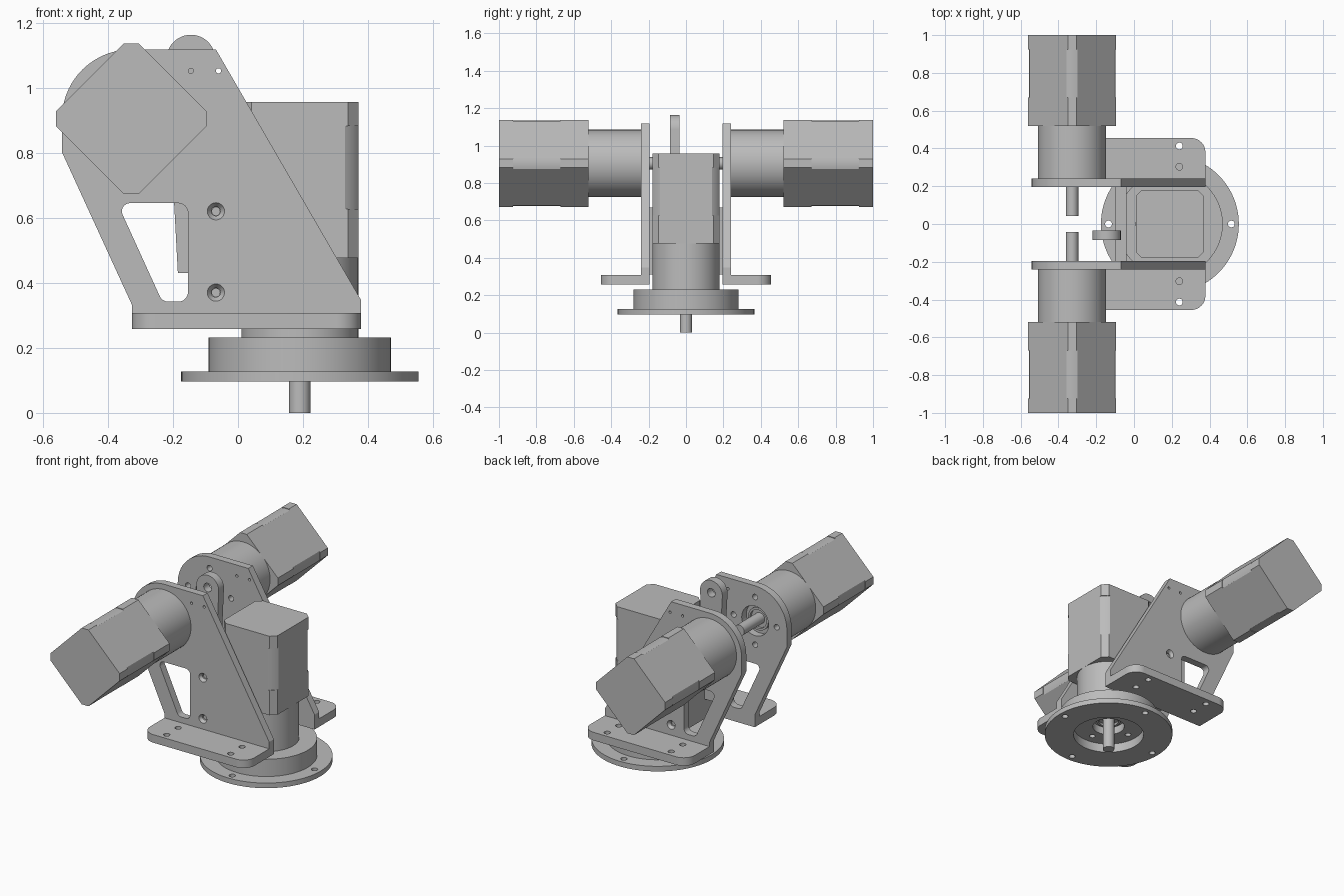
import bpy, bmesh
from math import pi, sin, cos, radians
from mathutils import Matrix, Vector

if "Cube" in bpy.data.objects:
    bpy.data.objects.remove(bpy.data.objects["Cube"])

grey = bpy.data.materials.new("machined_grey")
grey.use_nodes = True
grey.diffuse_color = (0.5, 0.5, 0.5, 1)
grey.node_tree.nodes["Principled BSDF"].inputs["Base Color"].default_value = (0.5, 0.5, 0.5, 1)

parts = []
IDENT = Matrix()
STAND = Matrix.Rotation(pi / 2, 4, "X")      # profile drawn in x,z


def circle(x, y, r, n=48):
    return [(x + r * cos(2 * pi * i / n), y + r * sin(2 * pi * i / n)) for i in range(n)]


def ring_of_holes(x, y, pitch, r, turn=0):
    return [circle(x + pitch * cos(turn + i * pi / 2), y + pitch * sin(turn + i * pi / 2), r, 20)
            for i in range(4)]


def rounded(corners, steps=14):
    """Polygon from (x, y, radius) corners with tangent arcs."""
    out = []
    for i, (x, y, r) in enumerate(corners):
        p = Vector((x, y))
        if r == 0:
            out.append((x, y))
            continue
        a = (Vector(corners[i - 1][:2]) - p).normalized()
        b = (Vector(corners[(i + 1) % len(corners)][:2]) - p).normalized()
        half = a.angle(b) / 2
        centre = p + (a + b).normalized() * (r / sin(half))
        reach = r * cos(half) / sin(half)
        start, end = p + a * reach - centre, p + b * reach - centre
        sweep = start.angle(end)
        for k in range(steps + 1):
            t = k / steps
            v = (start * sin((1 - t) * sweep) + end * sin(t * sweep)) / sin(sweep)
            out.append(tuple(centre + v))
    return out


def add(name, mesh, matrix):
    mesh.transform(matrix)
    bm = bmesh.new()
    bm.from_mesh(mesh)
    bmesh.ops.remove_doubles(bm, verts=bm.verts, dist=1e-5)
    bmesh.ops.recalc_face_normals(bm, faces=bm.faces)
    bm.to_mesh(mesh)
    bm.free()
    mesh.materials.clear()
    mesh.materials.append(grey)
    ob = bpy.data.objects.new(name, mesh)
    bpy.context.collection.objects.link(ob)
    parts.append(ob)
    return ob


def prism(name, outline, lo, hi, holes=(), matrix=IDENT):
    """Extrude an outline with holes between two heights."""
    curve = bpy.data.curves.new(name, "CURVE")
    curve.dimensions = "2D"
    curve.fill_mode = "BOTH"
    curve.extrude = (hi - lo) / 2
    for loop in [outline, *holes]:
        sp = curve.splines.new("POLY")
        sp.points.add(len(loop) - 1)
        for pt, (x, y) in zip(sp.points, loop):
            pt.co = (x, y, 0, 1)
        sp.use_cyclic_u = True
    tmp = bpy.data.objects.new("outline_helper", curve)
    bpy.context.collection.objects.link(tmp)
    deps = bpy.context.evaluated_depsgraph_get()
    mesh = bpy.data.meshes.new_from_object(tmp.evaluated_get(deps))
    bpy.data.objects.remove(tmp)
    return add(name, mesh, matrix @ Matrix.Translation((0, 0, (lo + hi) / 2)))


def lathe(name, profile, matrix=IDENT, n=64):
    """Spin a closed (radius, height) profile about z."""
    bm = bmesh.new()
    vs = [bm.verts.new((r, 0, z)) for r, z in profile]
    es = [bm.edges.new((vs[i - 1], vs[i])) for i in range(len(vs))]
    bmesh.ops.spin(bm, geom=vs + es, cent=(0, 0, 0), axis=(0, 0, 1), angle=2 * pi,
                   steps=n, use_merge=True)
    mesh = bpy.data.meshes.new(name)
    bm.to_mesh(mesh)
    bm.free()
    return add(name, mesh, matrix)


def cut(ob, cutter):
    mod = ob.modifiers.new("cut", "BOOLEAN")
    mod.operation, mod.solver, mod.object = "DIFFERENCE", "EXACT", cutter
    deps = bpy.context.evaluated_depsgraph_get()
    mesh = bpy.data.meshes.new_from_object(ob.evaluated_get(deps))
    ob.modifiers.clear()
    ob.data = mesh
    parts.remove(cutter)
    bpy.data.objects.remove(cutter)


# Geared stepper motor: mounting face at z = 0, body up, shaft down
HALF, CH = 0.18, 0.032


def motor(name, matrix):
    lathe(name + "_gearbox", [(0.03, 0), (0.055, 0), (0.055, -0.015), (0.068, -0.015),
                              (0.068, 0), (0.18, 0), (0.18, 0.281), (0.03, 0.281)], matrix)
    prism(name + "_shaft", circle(0, 0, 0.033, 32), -0.197, 0.02, matrix=matrix)
    e, f = HALF, HALF - CH
    cap = [(e, -f), (e, f), (f, e), (-f, e), (-e, f), (-e, -f), (-f, -e), (f, -e)]
    core = [(max(-e, min(e, x)), max(-e, min(e, y))) for x, y in circle(0, 0, 0.229, 96)]
    prism(name + "_front_cap", cap, 0.28, 0.43, matrix=matrix)
    prism(name + "_core", core, 0.43, 0.685, matrix=matrix)
    prism(name + "_rear_cap", cap, 0.685, 0.76, matrix=matrix)


AXIS_X, AXIS_Z, BASE_X = -0.328, 0.905, 0.19
INNER, OUTER = 0.195, 0.24

# Turntable base
at_base = Matrix.Translation((BASE_X, 0, 0))
prism("base_flange", circle(0, 0, 0.365, 96), 0.096, 0.127,
      [circle(0, 0, 0.2, 64)] + ring_of_holes(0, 0, 0.325, 0.018), at_base)
housing = lathe("base_housing", [(0.2, 0.127), (0.28, 0.127), (0.28, 0.232), (0.181, 0.232),
                                 (0.181, 0.197), (0.09, 0.197), (0.09, 0.15), (0.2, 0.15)],
                at_base, 96)
for hole in ring_of_holes(BASE_X, 0, 0.145, 0.017):
    cut(housing, prism("hole_cutter", hole, 0.14, 0.192))
motor("base_motor", Matrix.Translation((BASE_X, 0, 0.197)))

# Side brackets with their motors
side = rounded([(-0.326, 0.258, 0), (0.378, 0.258, 0), (0.378, 0.348, 0), (-0.068, 1.118, 0),
                (-0.542, 1.118, 0.214), (-0.542, 0.803, 0), (-0.326, 0.332, 0)])
window = rounded([(-0.154, 0.342, 0.03), (-0.154, 0.645, 0.03),
                  (-0.371, 0.645, 0.025), (-0.233, 0.342, 0.03)])
for s, label in ((-1, "right"), (1, "left")):
    lo, hi = sorted((-s * INNER, -s * OUTER))
    screws = [(-0.068, 0.37), (-0.068, 0.62)]
    holes = [window, circle(AXIS_X, AXIS_Z, 0.09)]
    holes += ring_of_holes(AXIS_X, AXIS_Z, 0.145, 0.017)
    holes += [circle(x, 1.052, 0.008, 16) for x in (-0.145, -0.06)]
    holes += [circle(x, z, 0.014, 24) for x, z in screws]
    plate = prism(label + "_side_plate", side, lo, hi, holes, STAND)
    # Countersinks on the outer face
    for x, z in screws:
        cone = lathe("sink_cutter", [(0.0001, -0.02), (0.012, -0.02), (0.028, 0.002), (0.0001, 0.002)],
                     Matrix.Translation((x, s * OUTER, z)) @ Matrix.Rotation(-s * pi / 2, 4, "X"), 24)
        cut(plate, cone)
    # Foot with rounded outer corners
    foot = rounded([(-0.326, s * OUTER, 0), (0.378, s * OUTER, 0),
                    (0.378, s * 0.455, 0.075), (-0.326, s * 0.455, 0.075)])
    prism(label + "_foot", foot, 0.258, 0.307,
          [circle(x, s * y, 0.018, 20) for x in (-0.19, 0.24) for y in (0.303, 0.413)])
    motor(label + "_arm_motor", Matrix.Translation((AXIS_X, s * OUTER, AXIS_Z))
          @ Matrix.Rotation(-s * pi / 2, 4, "X") @ Matrix.Rotation(pi / 4, 4, "Z"))

# Cross plate tying the brackets, and the upright lug on it
prism("cross_plate", [(-0.1, -INNER), (-0.04, -INNER), (-0.04, INNER), (-0.1, INNER)], 0.31, 0.67)
for z in (0.37, 0.62):
    prism("cross_screws", circle(-0.068, z, 0.0135, 24), -0.215, 0.215, matrix=STAND)
lug = [(-0.185, 0.43), (-0.1, 0.43)]
lug += [(-0.145 + 0.075 * cos(a), 1.088 + 0.075 * sin(a))
        for a in (radians(i * 7.5) for i in range(25))]
prism("upright_lug", lug, 0.035, 0.085, [circle(-0.145, 1.088, 0.026, 32)], STAND)

# Smooth round walls, keep edges sharp
bpy.ops.object.select_all(action="DESELECT")
for ob in parts:
    ob.select_set(True)
bpy.context.view_layer.objects.active = parts[0]
bpy.ops.object.shade_smooth_by_angle(angle=radians(30))
